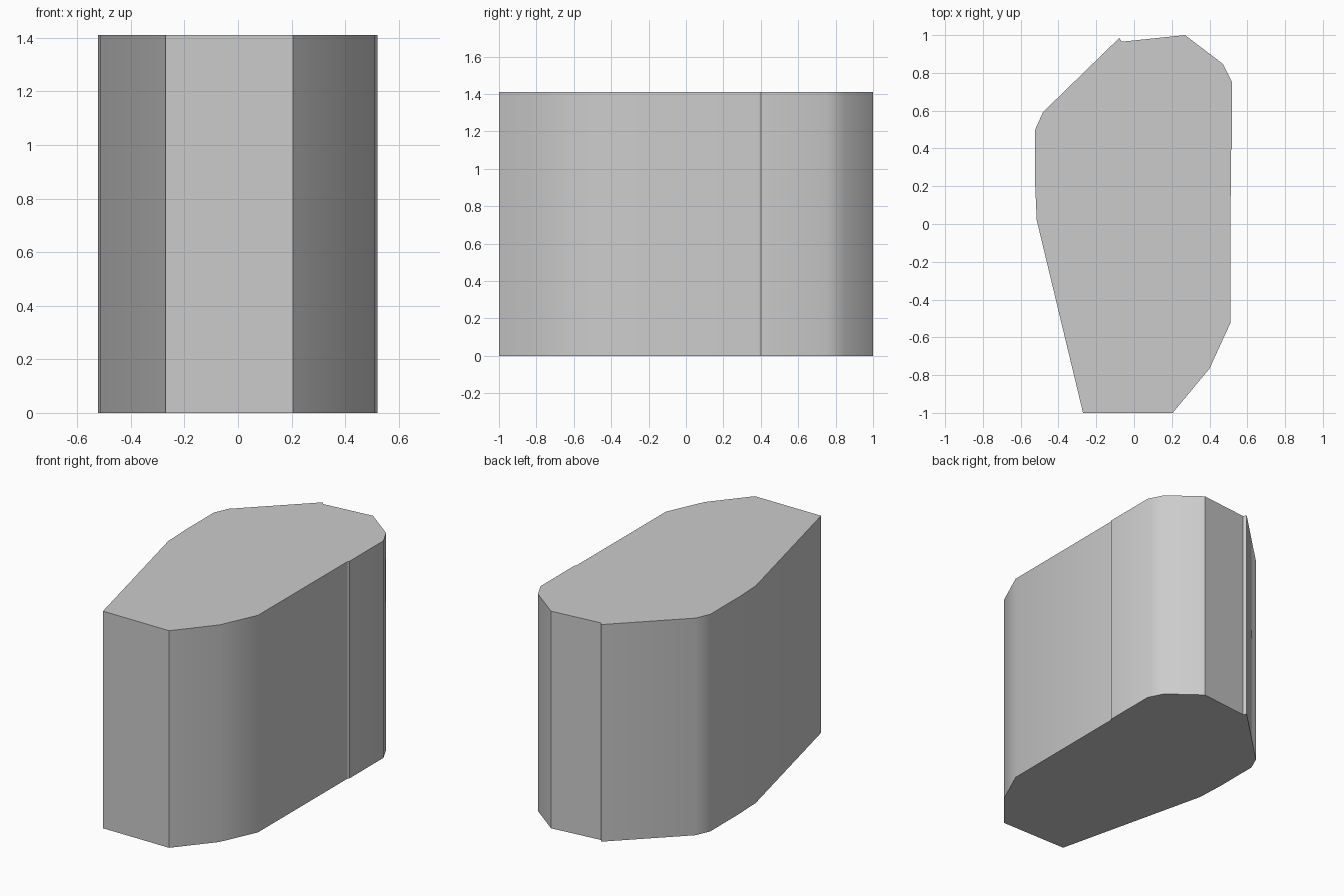
import bpy, bmesh, math

cube = bpy.data.objects.get("Cube")
if cube:
    bpy.data.objects.remove(cube, do_unlink=True)

HEIGHT = 1.41

# Plain grey material
grey = bpy.data.materials.new("plain_grey")
grey.use_nodes = True
colour = (0.6, 0.6, 0.6, 1)
grey.diffuse_color = colour
grey.node_tree.nodes["Principled BSDF"].inputs["Base Color"].default_value = colour

# Footprint outline, counter-clockwise from the front edge
outline = [
    (-0.27, -1), (0.205, -1), (0.40, -0.765), (0.51, -0.525),
    (0.513, 0.39), (0.52, 0.4), (0.52, 0.75), (0.47, 0.848), (0.27, 1),
    (-0.065, 0.965), (-0.078, 0.985),
    (-0.482, 0.592), (-0.523, 0.5), (-0.523, 0.2), (-0.515, 0.02),
]

# Solid block: footprint face extruded straight up
bm = bmesh.new()
base = bm.faces.new([bm.verts.new((x, y, 0)) for x, y in outline])
top = bmesh.ops.extrude_face_region(bm, geom=[base], use_keep_orig=True)
raised = [g for g in top["geom"] if isinstance(g, bmesh.types.BMVert)]
bmesh.ops.translate(bm, verts=raised, vec=(0, 0, HEIGHT))
bmesh.ops.recalc_face_normals(bm, faces=bm.faces)

mesh = bpy.data.meshes.new("faceted_block")
bm.to_mesh(mesh)
bm.free()
mesh.materials.append(grey)
block = bpy.data.objects.new("faceted_block", mesh)
bpy.context.collection.objects.link(block)

# Smooth the rounded corners, keep the hard edges
bpy.ops.object.select_all(action='DESELECT')
block.select_set(True)
bpy.context.view_layer.objects.active = block
bpy.ops.object.shade_smooth_by_angle(angle=math.radians(32))
